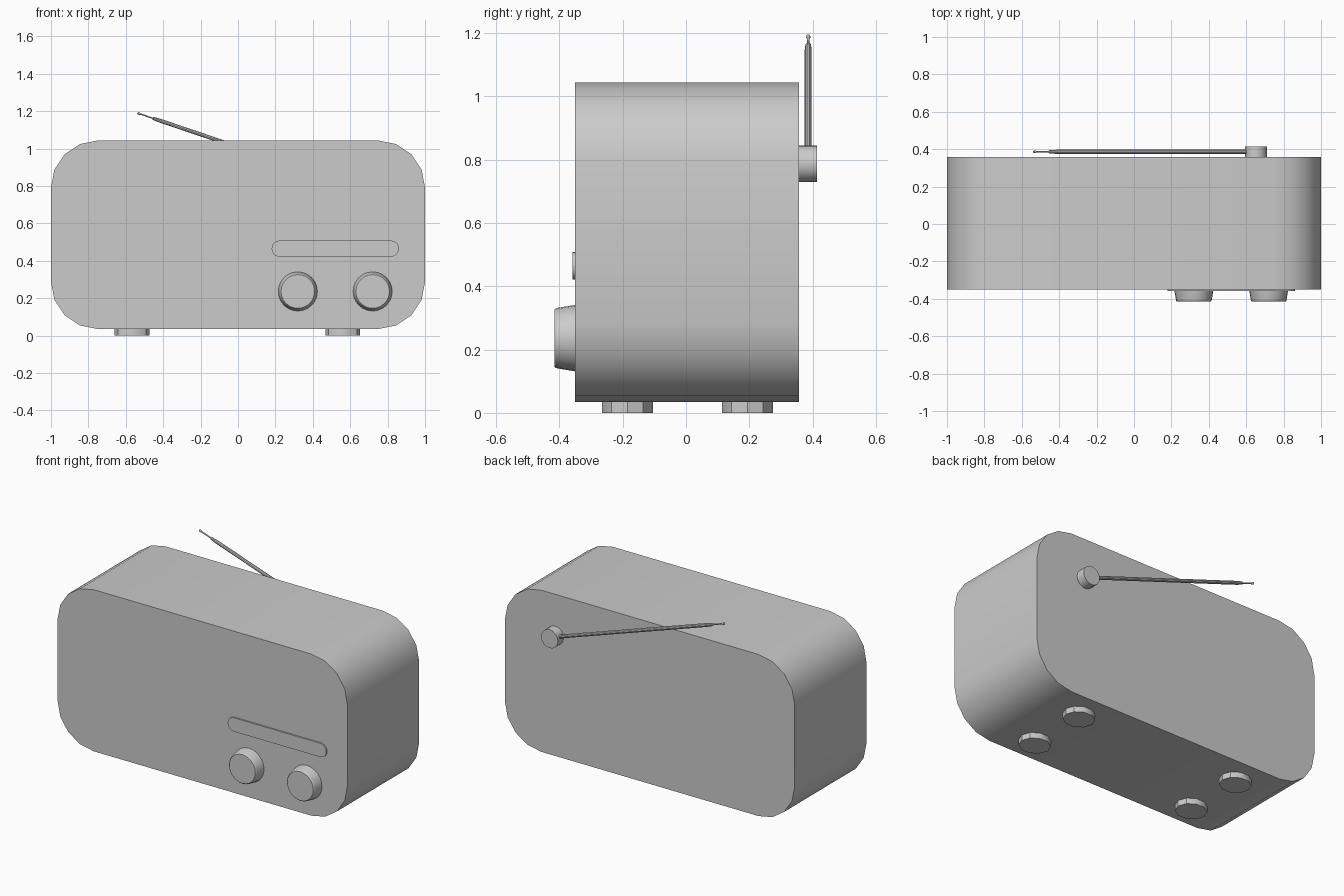
import bpy, bmesh
from math import sin, cos, pi, radians
from mathutils import Matrix, Vector

cube = bpy.data.objects.get("Cube")
if cube:
    bpy.data.objects.remove(cube, do_unlink=True)

# Single material
GREY = 0.6
grey = bpy.data.materials.new("plain grey")
grey.use_nodes = True
grey.diffuse_color = (GREY, GREY, GREY, 1)
grey.node_tree.nodes["Principled BSDF"].inputs["Base Color"].default_value = (GREY, GREY, GREY, 1)


def finish(name, bm, matrix=Matrix()):
    bm.transform(matrix)
    bmesh.ops.recalc_face_normals(bm, faces=bm.faces)
    mesh = bpy.data.meshes.new(name)
    bm.to_mesh(mesh)
    bm.free()
    mesh.materials.append(grey)
    obj = bpy.data.objects.new(name, mesh)
    bpy.context.collection.objects.link(obj)
    bpy.ops.object.select_all(action='DESELECT')
    obj.select_set(True)
    bpy.context.view_layer.objects.active = obj
    bpy.ops.object.shade_smooth_by_angle(angle=radians(35))
    return obj


def rounded_slab(name, x0, x1, z0, z1, y0, y1, radius, steps):
    """Rounded rectangle in the XZ plane, extruded along y."""
    bm = bmesh.new()
    corners = [(x1 - radius, z1 - radius), (x0 + radius, z1 - radius),
               (x0 + radius, z0 + radius), (x1 - radius, z0 + radius)]
    verts = []
    for quarter, (cx, cz) in enumerate(corners):
        for i in range(steps + 1):
            a = (quarter + i / steps) * pi / 2
            verts.append(bm.verts.new((cx + radius * cos(a), y0, cz + radius * sin(a))))
    front = bm.faces.new(verts)
    moved = bmesh.ops.extrude_face_region(bm, geom=[front], use_keep_orig=True)["geom"]
    bmesh.ops.translate(bm, verts=[v for v in moved if isinstance(v, bmesh.types.BMVert)],
                        vec=(0, y1 - y0, 0))
    return finish(name, bm)


def turned(name, profile, sides, base, axis, stretch=(1, 1, 1)):
    """Closed solid turned from (radius, height) rings, aimed along axis."""
    bm = bmesh.new()
    rings = [[bm.verts.new((r * cos(2 * pi * i / sides), r * sin(2 * pi * i / sides), h))
              for i in range(sides)] for r, h in profile]
    for low, high in zip(rings, rings[1:]):
        for i in range(sides):
            j = (i + 1) % sides
            bm.faces.new((low[i], low[j], high[j], high[i]))
    bm.faces.new(rings[0])
    bm.faces.new(rings[-1])
    turn = Vector(axis).to_track_quat('Z', 'Y').to_matrix().to_4x4()
    return finish(name, bm, Matrix.Translation(base) @ turn @ Matrix.Diagonal((*stretch, 1)))


# Cabinet and tuning strip
rounded_slab("cabinet", -1, 1, 0.035, 1.043, -0.35, 0.357, 0.25, 4)
rounded_slab("tuning_strip", 0.18, 0.86, 0.422, 0.508, -0.359, -0.345, 0.042, 5)

# Control knobs
knob = [(0.105, 0), (0.096, 0.055), (0.094, 0.062), (0.09, 0.066)]
for side, x in (("right", 0.32), ("left", 0.72)):
    turned(side + "_knob", knob, 24, (x, -0.349, 0.236), (0, -1, 0))

# Feet
for side, x in (("right", -0.567), ("left", 0.56)):
    for end, y in (("front", -0.185), ("back", 0.194)):
        turned(f"{end}_{side}_foot", [(0.093, 0), (0.093, 0.04)], 10,
               (x, y, 0), (0, 0, 1), (1, 0.91, 1))

# Aerial pivot and telescopic rod
turned("aerial_pivot", [(0.058, 0), (0.058, 0.059)], 16, (0.652, 0.355, 0.787), (0, 1, 0))
start, end = Vector((0.652, 0.386, 0.787)), Vector((-0.538, 0.386, 1.19))
length = (end - start).length
rod = [(0.011, 0), (0.011, length - 0.13), (0.009, length - 0.09), (0.004, length - 0.085),
       (0.004, length - 0.018), (0.007, length - 0.012), (0.007, length - 0.003), (0.004, length)]
turned("aerial_rod", rod, 10, start, end - start)
